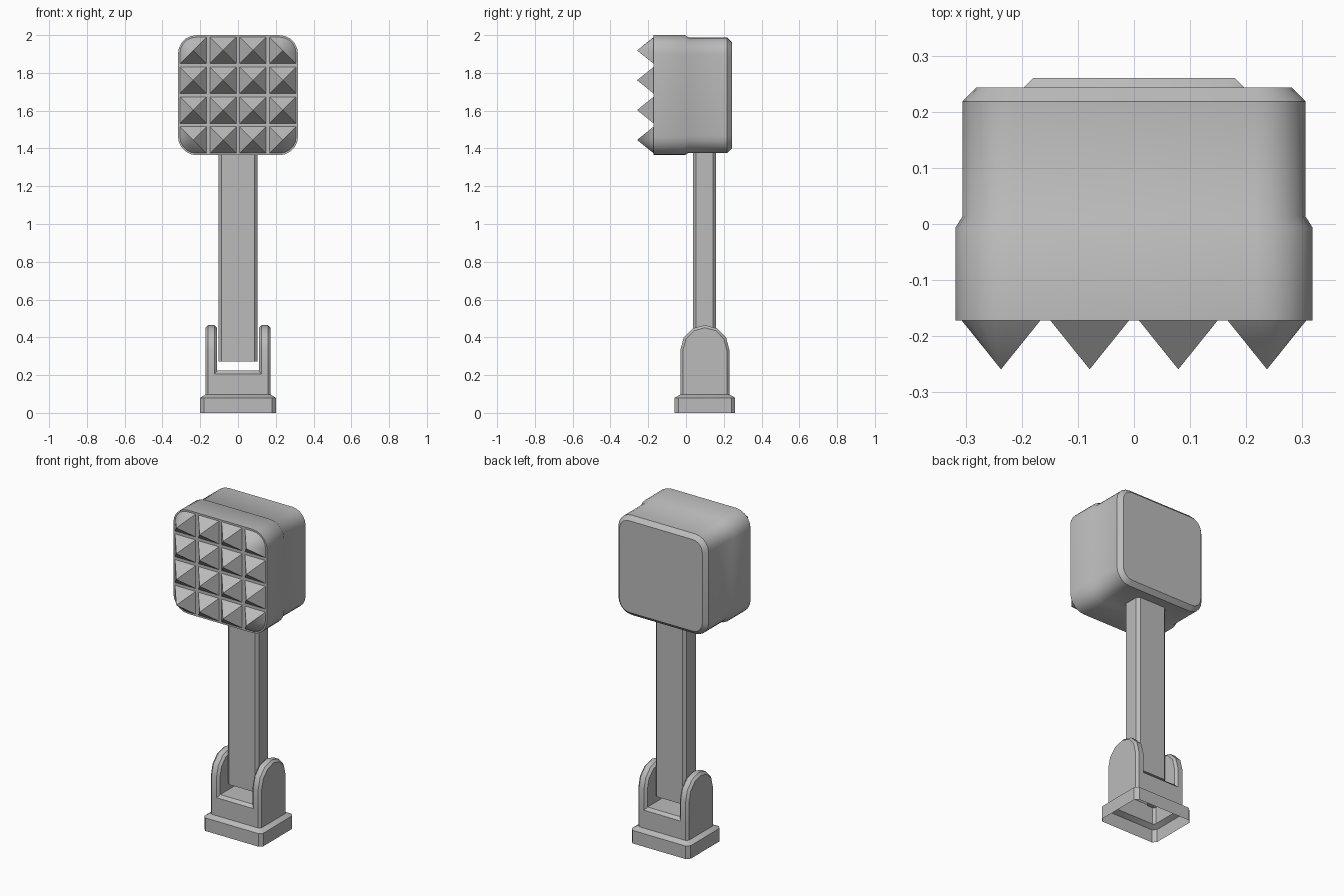
import bpy
import bmesh
from math import sin, cos, pi, radians

cube = bpy.data.objects.get("Cube")
if cube:
    bpy.data.objects.remove(cube)

grey = bpy.data.materials.new("plain grey")
grey.use_nodes = True
colour = (0.5, 0.5, 0.5, 1)
grey.diffuse_color = colour
grey.node_tree.nodes["Principled BSDF"].inputs["Base Color"].default_value = colour


def finish(name, bm, flip_check=True):
    """Turn a bmesh into a smooth-by-angle object."""
    bmesh.ops.recalc_face_normals(bm, faces=bm.faces)
    mesh = bpy.data.meshes.new(name)
    bm.to_mesh(mesh)
    bm.free()
    mesh.materials.append(grey)
    obj = bpy.data.objects.new(name, mesh)
    bpy.context.collection.objects.link(obj)
    bpy.ops.object.select_all(action='DESELECT')
    obj.select_set(True)
    bpy.context.view_layer.objects.active = obj
    bpy.ops.object.shade_smooth_by_angle(angle=radians(35))
    return obj


def add_loft(bm, rings, cap_start=True, cap_end=True):
    """Skin a row of closed rings."""
    loops = [[bm.verts.new(p) for p in ring] for ring in rings]
    n = len(loops[0])
    for a, b in zip(loops, loops[1:]):
        for i in range(n):
            j = (i + 1) % n
            bm.faces.new((a[i], a[j], b[j], b[i]))
    if cap_start:
        bm.faces.new(loops[0])
    if cap_end:
        bm.faces.new(loops[-1])


def rounded(hx, hy, r, seg):
    """Rectangle outline with rounded (or, with one segment, cut) corners."""
    pts = []
    for k, (sx, sy) in enumerate([(1, 1), (-1, 1), (-1, -1), (1, -1)]):
        for i in range(seg + 1):
            a = (k + i / seg) * pi / 2
            pts.append((sx * (hx - r) + r * cos(a), sy * (hy - r) + r * sin(a)))
    return pts


HEAD_Z = 1.682
AXIS_Y = 0.098

# Head: rounded square block with a step and a chamfered back
bm = bmesh.new()
sections = [(-0.172, 0.318, 0.1), (-0.006, 0.318, 0.1), (0.013, 0.306, 0.09),
            (0.218, 0.306, 0.09), (0.243, 0.281, 0.065)]
add_loft(bm, [[(x, y, HEAD_Z + z) for x, z in rounded(h, h, r, 5)]
              for y, h, r in sections])
finish("hammer_head", bm)

# Spikes: four by four pyramids, the corner ones rounded on the outside
bm = bmesh.new()
PITCH, HALF, ROUND = 0.158, 0.07, 0.085
for i in range(4):
    for j in range(4):
        cx, cz = (i - 1.5) * PITCH, (j - 1.5) * PITCH
        sx, sz = (1 if cx > 0 else -1), (1 if cz > 0 else -1)
        base = [(-HALF, HALF), (-HALF, -HALF), (HALF, -HALF)]
        if i in (0, 3) and j in (0, 3):
            c = HALF - ROUND
            base += [(c + ROUND * cos(k * pi / 10), c + ROUND * sin(k * pi / 10))
                     for k in range(6)]
        else:
            base.append((HALF, HALF))
        ring = [bm.verts.new((cx + sx * u, -0.172, HEAD_Z + cz + sz * v)) for u, v in base]
        tip = bm.verts.new((cx, -0.259, HEAD_Z + cz))
        for a, b in zip(ring, ring[1:] + ring[:1]):
            bm.faces.new((a, b, tip))
        bm.faces.new(ring)
finish("head_spikes", bm)

# Handle: long bar with cut edges
bm = bmesh.new()
add_loft(bm, [[(x, AXIS_Y + y, z) for x, y in rounded(0.104, 0.061, 0.016, 1)]
              for z in (0.272, 1.4)])
finish("handle", bm)

# Base: open-bottomed flange, rising to the yoke block and its bevelled floor
bm = bmesh.new()
levels = [(0, 0.2, 0.16, 0.02), (0.08, 0.2, 0.16, 0.02), (0.097, 0.172, 0.13, 0.014),
          (0.207, 0.172, 0.13, 0.014), (0.224, 0.156, 0.114, 0.008)]
add_loft(bm, [[(x, 0.1 + y, z) for x, y in rounded(hx, hy, c, 1)]
              for z, hx, hy, c in levels], cap_start=False)
base = finish("base", bm)

# Yoke arms: round-topped cheeks with bevelled rims, one on each side
for side, label in ((1, "left"), (-1, "right")):
    bm = bmesh.new()
    rings = []
    for x, inset in ((0.111, 0.014), (0.125, 0), (0.158, 0), (0.172, 0.014)):
        h, rise = 0.13 - inset, 0.133 - inset
        arch = [(h * cos(k * pi / 6), 0.332 + rise * sin(k * pi / 6)) for k in range(7)]
        rings.append([(side * x, 0.1 + y, z) for y, z in [(h, 0.2)] + arch + [(-h, 0.2)]])
    add_loft(bm, rings)
    finish(label + "_yoke_arm", bm)
